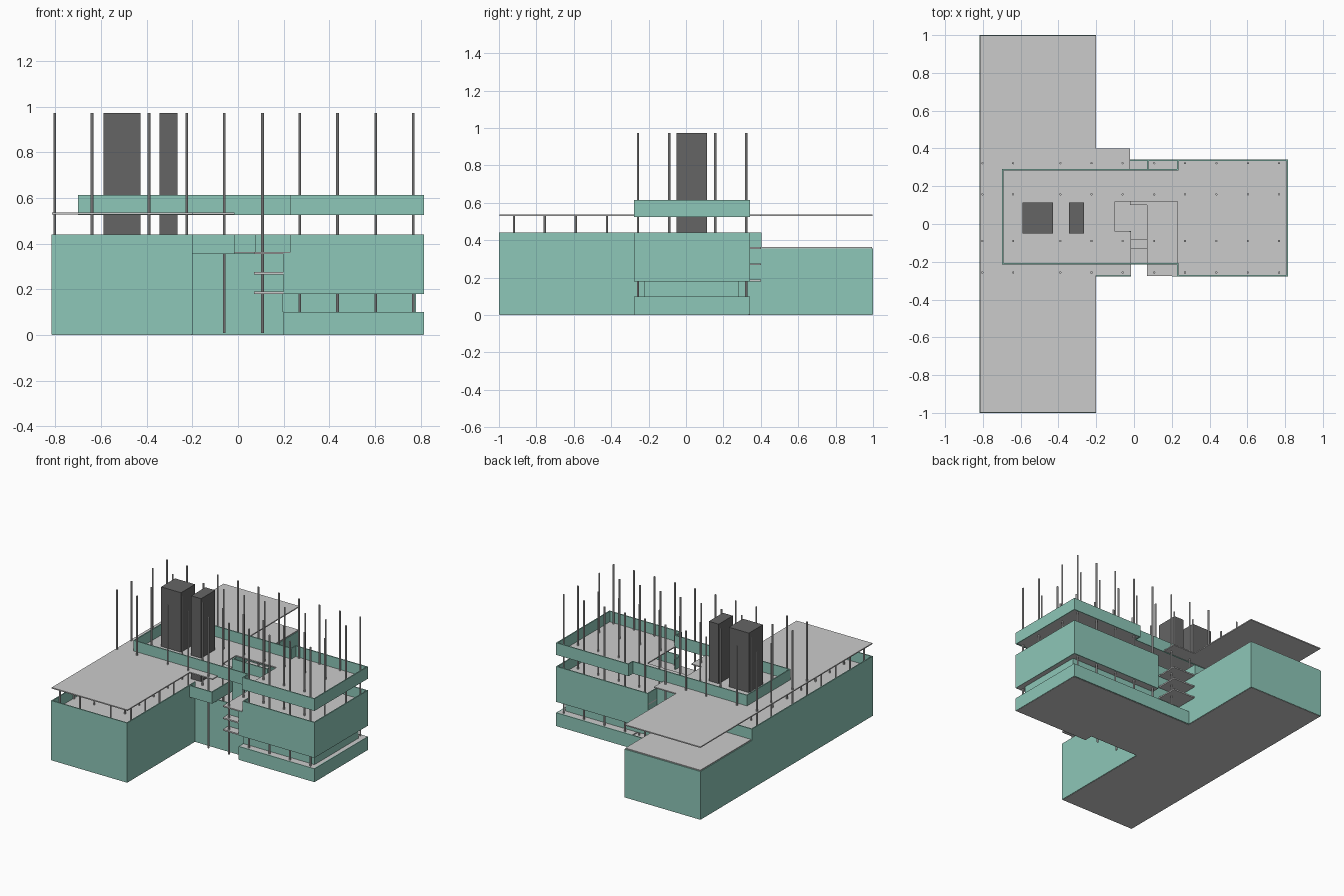
import bpy, bmesh
from mathutils import Matrix, Vector

if "Cube" in bpy.data.objects:
    bpy.data.objects.remove(bpy.data.objects["Cube"])


def material(name, rgb):
    m = bpy.data.materials.new(name)
    m.diffuse_color = (*rgb, 1)
    m.use_nodes = True
    m.node_tree.nodes["Principled BSDF"].inputs["Base Color"].default_value = m.diffuse_color
    return m


TEAL = material("teal_wall", (0.27, 0.57, 0.48))
DARK = material("dark_core", (0.13, 0.13, 0.13))
T = 0.008  # wall thickness


def add_box(bm, x0, y0, z0, x1, y1, z1):
    size = Matrix.Diagonal((x1 - x0, y1 - y0, z1 - z0, 1))
    centre = Vector(((x0 + x1) / 2, (y0 + y1) / 2, (z0 + z1) / 2))
    bmesh.ops.create_cube(bm, size=1, matrix=Matrix.Translation(centre) @ size)


def finish(bm, name, mat=None):
    me = bpy.data.meshes.new(name)
    bm.to_mesh(me)
    bm.free()
    ob = bpy.data.objects.new(name, me)
    if mat:
        me.materials.append(mat)
    bpy.context.collection.objects.link(ob)


def slabs(name, rects, z0, z1, mat=None):
    """Horizontal plates from (x0, y0, x1, y1) rectangles."""
    bm = bmesh.new()
    for x0, y0, x1, y1 in rects:
        add_box(bm, x0, y0, z0, x1, y1, z1)
    finish(bm, name, mat)


def wall(name, path, z0, z1, closed=False):
    """Thin upright wall following an axis-aligned path."""
    bm = bmesh.new()
    ends = path[1:] + path[:1] if closed else path[1:]
    h = T / 2
    for (ax, ay), (bx, by) in zip(path, ends):
        add_box(bm, min(ax, bx) - h, min(ay, by) - h, z0,
                max(ax, bx) + h, max(ay, by) + h, z1)
    finish(bm, name, TEAL)


def columns(name, xs, ys, z0, z1, r=0.006):
    bm = bmesh.new()
    for x in xs:
        for y in ys:
            bmesh.ops.create_cone(bm, cap_ends=True, segments=8, radius1=r, radius2=r,
                                  depth=z1 - z0,
                                  matrix=Matrix.Translation((x, y, (z0 + z1) / 2)))
    finish(bm, name)


W, M, E = -0.814, -0.204, 0.812   # wall lines: west, wing east side, east
S, N = -0.274, 0.338              # east block south and north

# Ground plate
slabs("ground_slab", [(-0.815, -0.997, M, 0.997), (M, -0.21, 0.2, 0.335),
                      (0.2, -0.275, 0.813, 0.335)], 0.0, 0.01)

# Long west wing: tall south part and lower north part
wall("wing_south_wall", [(M, -0.21), (M, -0.996), (W, -0.996), (W, 0.4)], 0.002, 0.44)
wall("wing_north_wall", [(W, 0.4), (W, 0.996), (M, 0.996), (M, 0.23)], 0.002, 0.356)
wall("wing_step_wall", [(W, 0.4), (M, 0.4), (M, 0.23)], 0.356, 0.44)

# Recessed middle walls between wing and east block
wall("middle_south_wall", [(M, -0.21), (0.2, -0.21)], 0.002, 0.36)
wall("middle_north_wall", [(M, 0.234), (0.07, 0.234)], 0.002, 0.44)
wall("balcony_parapet", [(M, S), (-0.02, S), (-0.02, -0.04)], 0.355, 0.44)

# East block: low plinth, recessed glazing, tall band and upper parapet
wall("plinth_wall", [(0.204, -0.21), (0.204, S), (E, S), (E, N), (M, N)], 0.002, 0.1)
wall("recessed_glazing", [(0.2, -0.22), (0.775, -0.22), (0.775, 0.28), (0.07, 0.28)], 0.1, 0.182)
wall("east_block_wall", [(0.204, -0.21), (0.204, S), (E, S), (E, N),
                         (0.074, N), (0.074, 0.234)], 0.18, 0.36)
wall("east_block_parapet", [(0.234, -0.21), (0.234, S), (E, S), (E, N),
                            (0.074, N), (0.074, 0.234)], 0.36, 0.44)

# Floors
slabs("plinth_floor", [(0.2, -0.275, 0.812, 0.338)], 0.09, 0.1)
slabs("east_block_floor", [(0.07, -0.275, 0.813, 0.338), (M, 0.234, -0.02, 0.4)], 0.18, 0.19)
slabs("landing_slab", [(0.07, -0.275, 0.2, 0.12), (M, 0.234, -0.02, 0.4)], 0.266, 0.276)
slabs("upper_floor", [(-0.813, -0.995, M, 0.995), (M, S, -0.02, -0.04), (M, -0.04, -0.1, 0.12),
                      (M, 0.12, 0.07, 0.234), (M, 0.234, -0.02, 0.4),
                      (0.07, -0.275, 0.811, 0.338)], 0.354, 0.363)

# Stair flight in the opening
slabs("stair_landing", [(-0.02, -0.13, 0.07, -0.08)], 0.266, 0.276)
slabs("stair_top_landing", [(-0.02, 0.1, 0.07, 0.12)], 0.354, 0.363)

# Roof plate with stair opening, and the stepped roof band
slabs("roof_slab", [(-0.815, -0.998, -0.2, 0.998), (-0.2, -0.272, -0.015, -0.04),
                    (-0.2, -0.04, -0.1, 0.12), (-0.2, 0.12, 0.23, 0.288),
                    (-0.2, 0.288, -0.02, 0.4), (0.23, -0.275, 0.812, 0.338)], 0.528, 0.536)
wall("roof_band", [(-0.696, -0.21), (0.232, -0.21), (0.232, S), (E, S), (E, N),
                   (0.232, N), (0.232, 0.288), (-0.696, 0.288)], 0.525, 0.614, closed=True)

# Column grids
wing_x = [-0.803, -0.64, -0.39, -0.225]
columns("tall_columns", wing_x + [-0.06, 0.107, 0.27, 0.436, 0.603, 0.768],
        [-0.257, -0.09, 0.157, 0.322], 0.01, 0.973)
columns("wing_columns", wing_x, [-0.92, -0.755, -0.59, -0.423], 0.36, 0.53)

# Service towers
slabs("service_towers", [(-0.59, -0.05, -0.428, 0.113), (-0.345, -0.05, -0.265, 0.113)],
      0.01, 0.973, DARK)
